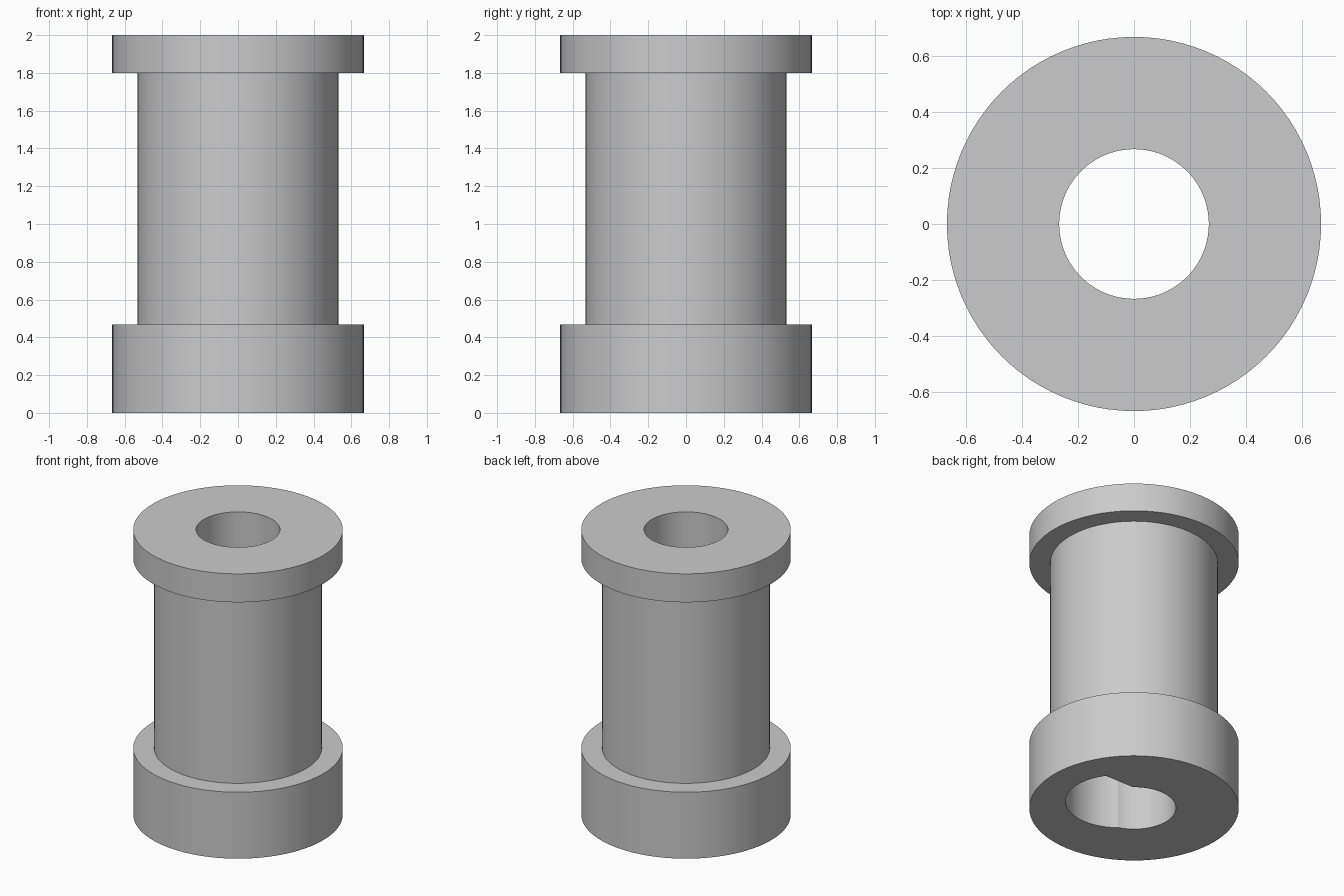
import bpy
import bmesh
from math import tau, radians
from mathutils import Matrix, Vector

default_cube = bpy.data.objects.get("Cube")
if default_cube:
    bpy.data.objects.remove(default_cube, do_unlink=True)

U = 1 / 15          # design unit
SEGMENTS = 96

# Single plain grey
grey = bpy.data.materials.new("plain grey")
grey.use_nodes = True
colour = (0.6, 0.6, 0.6, 1)
grey.diffuse_color = colour
grey.node_tree.nodes["Principled BSDF"].inputs["Base Color"].default_value = colour


def make_object(name, bm):
    bmesh.ops.recalc_face_normals(bm, faces=bm.faces)
    mesh = bpy.data.meshes.new(name)
    bm.to_mesh(mesh)
    bm.free()
    mesh.materials.append(grey)
    obj = bpy.data.objects.new(name, mesh)
    bpy.context.collection.objects.link(obj)
    return obj


def lathe(name, profile):
    """Spin a closed (radius, height) profile around z."""
    bm = bmesh.new()
    verts = [bm.verts.new((r * U, 0, z * U)) for r, z in profile]
    edges = [bm.edges.new((verts[i - 1], verts[i])) for i in range(len(verts))]
    bmesh.ops.spin(bm, geom=verts + edges, cent=(0, 0, 0), axis=(0, 0, 1),
                   angle=tau, steps=SEGMENTS, use_merge=True)
    bmesh.ops.remove_doubles(bm, verts=bm.verts, dist=1e-5)
    return make_object(name, bm)


# Flanged sleeve: tall base collar, barrel, thin top flange, through bore
sleeve = lathe("flanged_sleeve", [(4, 0), (10, 0), (10, 7), (8, 7),
                                  (8, 27), (10, 27), (10, 30), (4, 30)])

# Off-centre pocket under the base, with one flat side
bm = bmesh.new()
bmesh.ops.create_cone(bm, cap_ends=True, segments=SEGMENTS, radius1=5 * U,
                      radius2=5 * U, depth=8 * U,
                      matrix=Matrix.Translation((2 * U, 0, 3 * U)))
cut = bmesh.ops.bisect_plane(bm, geom=bm.verts[:] + bm.edges[:] + bm.faces[:],
                             plane_co=Vector((0, 3 * U, 0)),
                             plane_no=Vector((0, 1, 0)), clear_outer=True)
rim = [e for e in cut["geom_cut"] if isinstance(e, bmesh.types.BMEdge)]
bmesh.ops.holes_fill(bm, edges=rim)
cutter = make_object("pocket_cutter", bm)
cutter.hide_render = True

pocket = sleeve.modifiers.new("pocket", "BOOLEAN")
pocket.operation = "DIFFERENCE"
pocket.solver = "EXACT"
pocket.object = cutter

bpy.ops.object.select_all(action="DESELECT")
sleeve.select_set(True)
bpy.context.view_layer.objects.active = sleeve
bpy.ops.object.modifier_apply(modifier=pocket.name)
bpy.data.objects.remove(cutter, do_unlink=True)

# Smooth round walls, crisp rims
bpy.ops.object.shade_smooth_by_angle(angle=radians(30))
